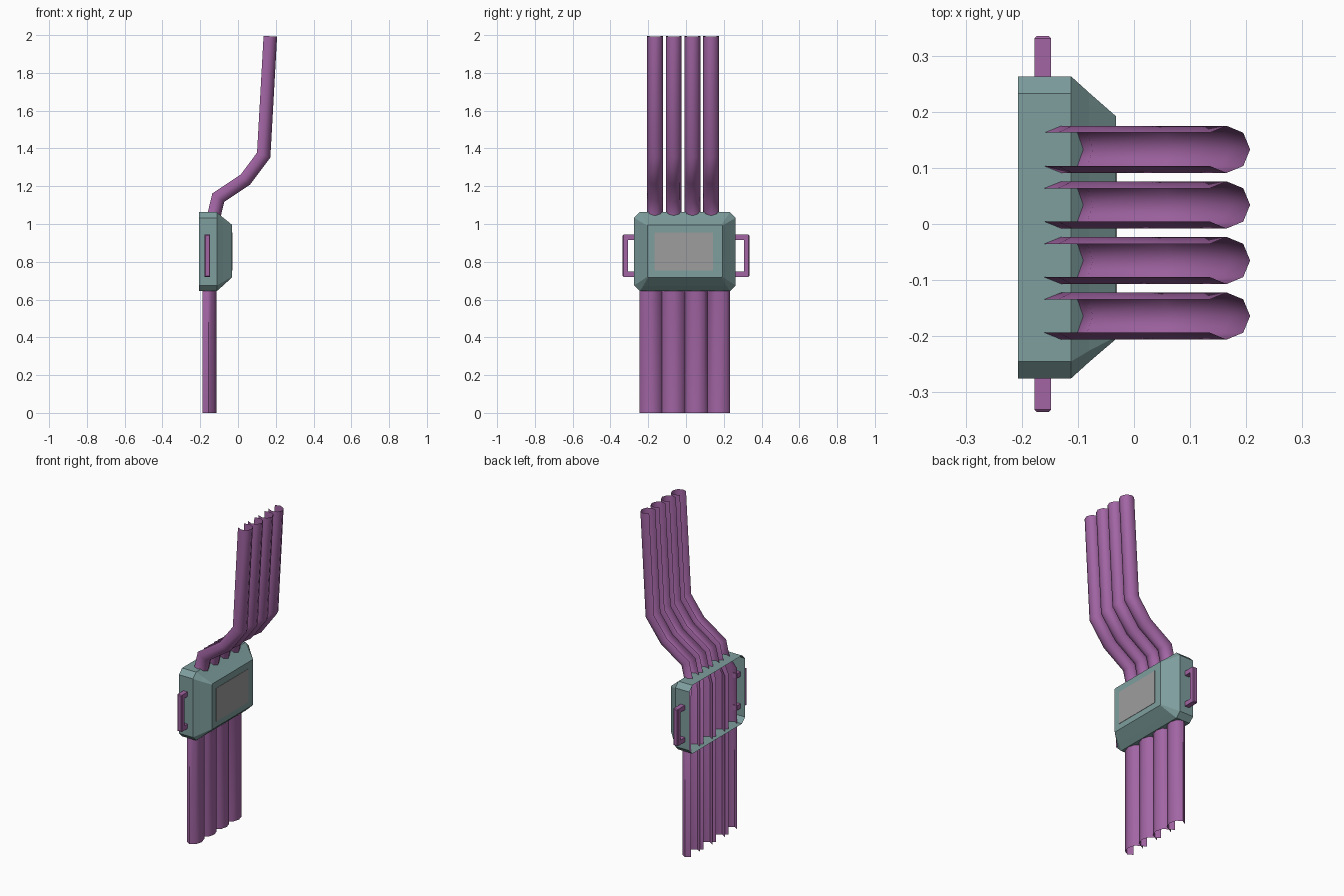
import bpy, bmesh, math
from mathutils import Vector

cube = bpy.data.objects.get("Cube")
if cube:
    bpy.data.objects.remove(cube, do_unlink=True)


def material(name, rgb):
    m = bpy.data.materials.new(name)
    m.use_nodes = True
    m.diffuse_color = (*rgb, 1)
    m.node_tree.nodes["Principled BSDF"].inputs["Base Color"].default_value = (*rgb, 1)
    return m


purple = material("purple", (0.36, 0.13, 0.37))
teal = material("grey_teal", (0.21, 0.34, 0.34))
grey = material("panel_grey", (0.34, 0.34, 0.34))


def finish(bm, name, mat, smooth=False):
    me = bpy.data.meshes.new(name)
    bm.to_mesh(me)
    bm.free()
    ob = bpy.data.objects.new(name, me)
    bpy.context.collection.objects.link(ob)
    me.materials.append(mat)
    if smooth:
        bpy.ops.object.select_all(action='DESELECT')
        ob.select_set(True)
        bpy.context.view_layer.objects.active = ob
        bpy.ops.object.shade_smooth_by_angle(angle=math.radians(50))
    return ob


def loft(bm, rings, closed):
    """Bridge successive rings of points with quads."""
    vs = [[bm.verts.new(p) for p in ring] for ring in rings]
    n = len(vs[0])
    for a, b in zip(vs, vs[1:]):
        for i in range(n if closed else n - 1):
            j = (i + 1) % n
            bm.faces.new((a[i], a[j], b[j], b[i]))
    return vs


def add_box(bm, lo, hi):
    verts = bmesh.ops.create_cube(bm, size=1)["verts"]
    for v in verts:
        v.co = Vector([(a + b) / 2 + c * (b - a) for a, b, c in zip(lo, hi, v.co)])
    return verts


# Open-backed pipes: wide below and inside the housing, narrow and bent above
R = 0.042
MID_Y = -0.006
WIDE, NARROW = (0.06, 0.12), (R, 0.098)   # half width, spacing
path = [(-0.157, 0, WIDE), (-0.157, 0.98, WIDE), (-0.131, 1.055, NARROW),
        (-0.11, 1.143, NARROW), (0.035, 1.24, NARROW),
        (0.13, 1.367, NARROW), (0.165, 1.994, NARROW)]


def pipe(index):
    pts = [Vector((x, z)) for x, z, _ in path]
    rings = []
    for k, (x, z, (half, pitch)) in enumerate(path):
        before = (pts[k] - pts[k - 1]).normalized() if k else None
        after = (pts[k + 1] - pts[k]).normalized() if k < len(pts) - 1 else None
        before, after = before or after, after or before
        t = (before + after).normalized()
        miter = R / t.dot(before)
        y0 = MID_Y + (index - 1.5) * pitch + (0.0 if half > R else -0.011 + 0.001 * index)
        ring = []
        for s in range(-3, 4):
            a = s * math.pi / 4
            d = math.cos(a) * miter
            ring.append((x + t.y * d, y0 + half * math.sin(a), z - t.x * d))
        rings.append(ring)
    bm = bmesh.new()
    loft(bm, rings, False)
    finish(bm, f"pipe_{index + 1}", purple, True)


for i in range(4):
    pipe(i)


# Housing: open-backed tray with clipped corners and a tapering front
def clipped_ring(x, y0, y1, z0, z1, c):
    return [(x, y0 + c, z0), (x, y1 - c, z0), (x, y1, z0 + c), (x, y1, z1 - c),
            (x, y1 - c, z1), (x, y0 + c, z1), (x, y0, z1 - c), (x, y0, z0 + c)]


bm = bmesh.new()
rings = [clipped_ring(-0.207, -0.275, 0.263, 0.645, 1.063, 0.03),
         clipped_ring(-0.112, -0.275, 0.263, 0.645, 1.063, 0.03),
         clipped_ring(-0.08, -0.246, 0.234, 0.673, 1.035, 0.02),
         clipped_ring(-0.032, -0.205, 0.192, 0.717, 0.996, 0.004)]
vs = loft(bm, rings, True)
bm.faces.new(vs[-1])
bmesh.ops.recalc_face_normals(bm, faces=bm.faces)
finish(bm, "housing", teal)

# Front panel plate
bm = bmesh.new()
add_box(bm, (-0.034, -0.166, 0.753), (-0.03, 0.143, 0.956))
finish(bm, "front_panel", grey)

# Side handles
for name, side in (("handle_back", 1), ("handle_front", -1)):
    bm = bmesh.new()
    for z in (0.72, 0.916):
        add_box(bm, (-0.177, 0.24, z), (-0.148, 0.31, z + 0.028))
    grip = add_box(bm, (-0.177, 0.307, 0.72), (-0.148, 0.335, 0.944))
    edges = {e for v in grip for e in v.link_edges if min(w.co.y for w in e.verts) > 0.33}
    bmesh.ops.bevel(bm, geom=list(edges), offset=0.004, segments=1, affect='EDGES')
    for v in bm.verts:
        v.co.y *= side
    bmesh.ops.recalc_face_normals(bm, faces=bm.faces)
    finish(bm, name, purple)
